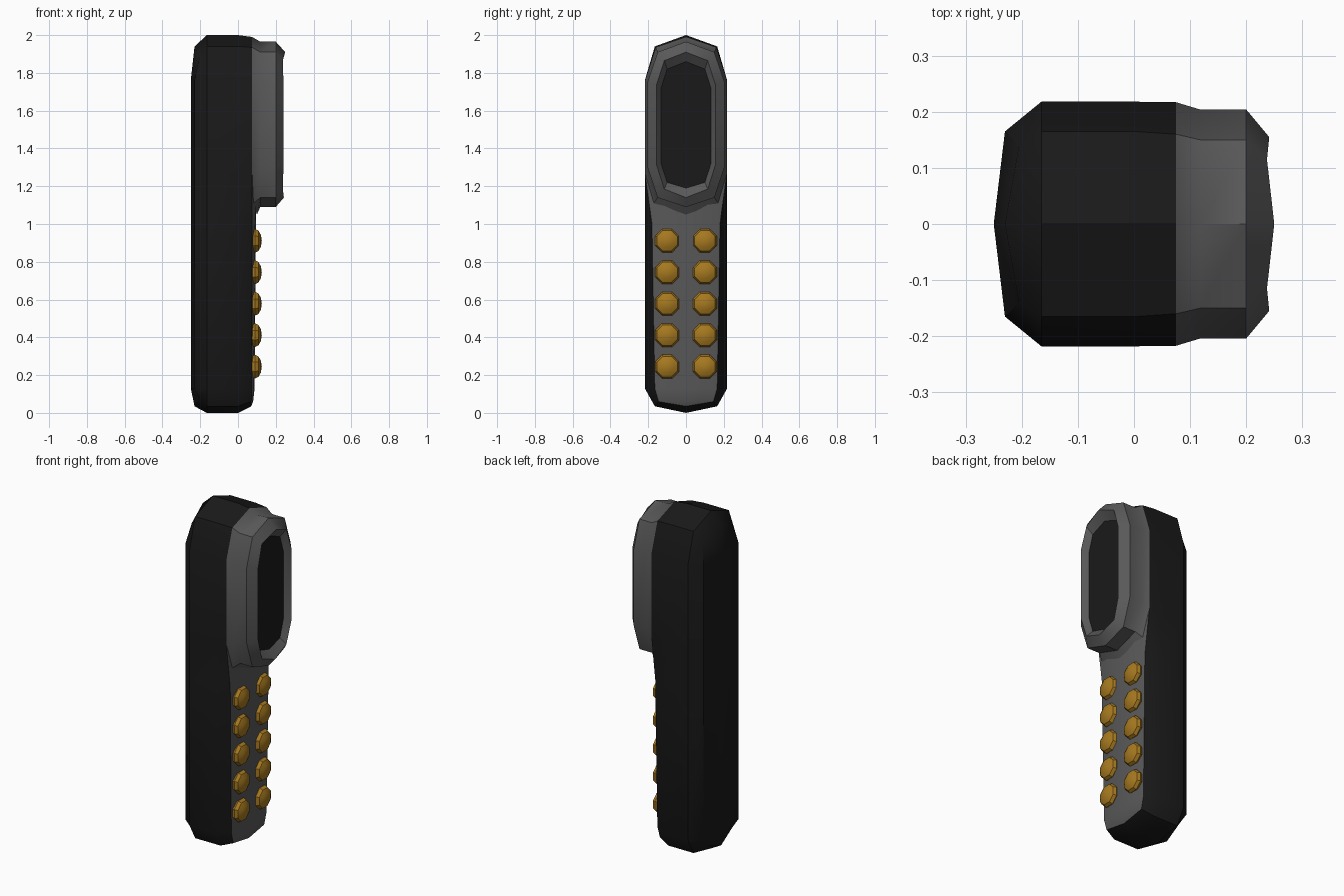
import bpy, bmesh, math
from mathutils import Matrix

if "Cube" in bpy.data.objects:
    bpy.data.objects.remove(bpy.data.objects["Cube"])


def material(name, rgb):
    m = bpy.data.materials.new(name)
    m.diffuse_color = (*rgb, 1)
    m.use_nodes = True
    m.node_tree.nodes["Principled BSDF"].inputs["Base Color"].default_value = m.diffuse_color
    return m


BLACK = material("black", (0.01, 0.01, 0.01))
GREY = material("dark_grey", (0.1, 0.1, 0.1))
GOLD = material("gold", (0.38, 0.19, 0.014))


def finish(bm, name, mat, angle=35):
    bmesh.ops.remove_doubles(bm, verts=bm.verts, dist=1e-4)
    bmesh.ops.recalc_face_normals(bm, faces=bm.faces)
    me = bpy.data.meshes.new(name)
    bm.to_mesh(me)
    bm.free()
    ob = bpy.data.objects.new(name, me)
    bpy.context.collection.objects.link(ob)
    me.materials.append(mat)
    bpy.ops.object.select_all(action='DESELECT')
    ob.select_set(True)
    bpy.context.view_layer.objects.active = ob
    bpy.ops.object.shade_smooth_by_angle(angle=math.radians(angle))
    return ob


def ring(half):
    """Half outline (x, y, z) from top centre to bottom centre, mirrored to a closed ring."""
    return half + [(x, -y, z) for x, y, z in reversed(half[1:-1])]


def flat(x, outline):
    return ring([(x, y, z) for y, z in outline])


def loft(bm, rings, closed=True):
    rows = [[bm.verts.new(p) for p in r] for r in rings]
    n = len(rows[0])
    for a, b in zip(rows, rows[1:]):
        for i in range(n if closed else n - 1):
            j = (i + 1) % n
            bm.faces.new((a[i], a[j], b[j], b[i]))
    return rows


# Black shell: back ridge, bevelled back, side walls, chamfered front edge
side = [(0, 2.0), (.165, 1.94), (.218, 1.76), (.218, 1.27),
        (.218, 1.0), (.218, .13), (.165, .035), (0, 0)]
back = [(-.23, 0, 1.94), (-.205, .14, 1.88), (-.23, .165, 1.76), (-.23, .165, 1.27),
        (-.23, .165, 1.0), (-.23, .165, .13), (-.205, .14, .08), (-.23, 0, .035)]
ridge = [(-.25, 0, min(max(p[2], .13), 1.76)) for p in back]
front = [(.075, 0, 1.99), (.075, .16, 1.935), (.075, .217, 1.76), (.075, .217, 1.27),
         (.075, .18, 1.0), (.072, .165, .13), (.07, .145, .06), (.07, 0, .035)]
bm = bmesh.new()
loft(bm, [ring(ridge), ring(back), flat(-.165, side), flat(0, side), ring(front)])
finish(bm, "body_shell", BLACK)

# Gently crowned keypad panel
rows = []
for z, w, edge, mid in [(1.27, .217, .075, .1), (1.0, .18, .075, .095),
                        (.13, .165, .072, .088), (.06, .145, .07, .08)]:
    rows.append([(edge, -w, z), (mid - .004, -w * .6, z), (mid, 0, z),
                 (mid - .004, w * .6, z), (edge, w, z)])
rows.append([(.07, y, .035 + abs(y) * .17) for y in (-.145, -.07, 0, .07, .145)])
bm = bmesh.new()
loft(bm, rows, closed=False)
finish(bm, "keypad_panel", GREY)

# Raised screen housing with inward lip
outer = [(0, 1.965), (.15, 1.91), (.204, 1.75), (.204, 1.3), (.15, 1.14), (0, 1.09)]
screen = [(0, 1.86), (.1, 1.82), (.132, 1.72), (.132, 1.32), (.1, 1.22), (0, 1.19)]
base = front[:4] + [(.082, .17, 1.11), (.1, 0, 1.05)]
lip = [(.25, 0, 1.91), (.237, .115, 1.865), (.241, .155, 1.74),
       (.241, .155, 1.31), (.237, .115, 1.185), (.243, 0, 1.14)]
bm = bmesh.new()
loft(bm, [ring(base), flat(.118, outer), flat(.2, outer), ring(lip), flat(.205, screen)])
finish(bm, "screen_housing", GREY)

# Dark screen
bm = bmesh.new()
bm.faces.new([bm.verts.new(p) for p in flat(.205, screen)])
finish(bm, "screen", BLACK)
for p in bpy.data.objects["screen"].data.polygons:
    if p.normal.x < 0:
        p.flip()

# Two columns of five domed buttons
for s in (-1, 1):
    for k in range(5):
        bm = bmesh.new()
        bmesh.ops.create_uvsphere(bm, u_segments=8, v_segments=6, radius=1)
        m = (Matrix.Translation((.09, .1 * s, .245 + .1665 * k))
             @ Matrix.Diagonal((.036, .068, .068, 1))
             @ Matrix.Rotation(math.pi / 2, 4, 'Y')
             @ Matrix.Rotation(math.pi / 8, 4, 'Z'))
        bmesh.ops.transform(bm, matrix=m, verts=bm.verts)
        finish(bm, f"button_{'left' if s < 0 else 'right'}_{k + 1}", GOLD)
